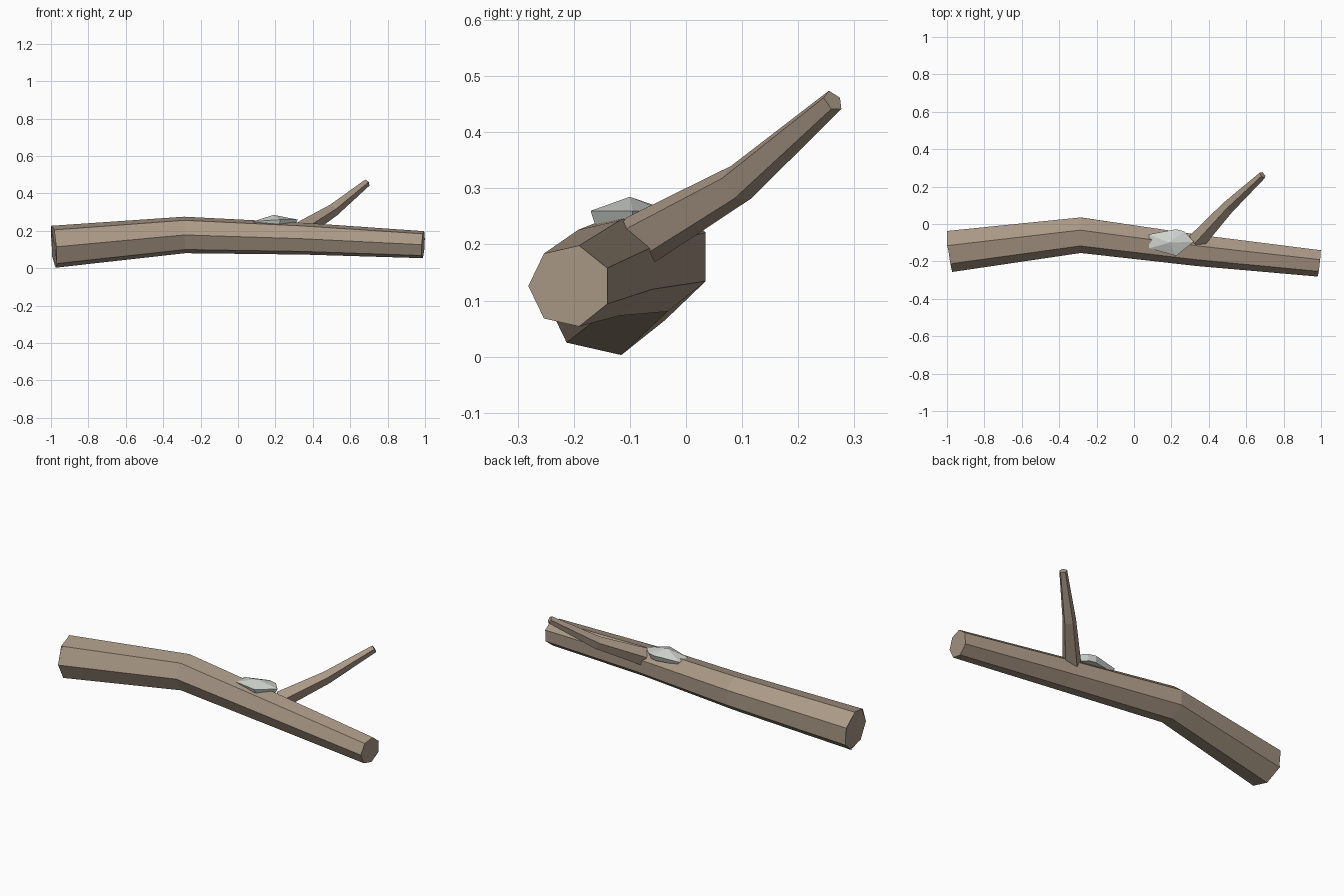
import bpy, bmesh, math
from mathutils import Vector

if "Cube" in bpy.data.objects:
    bpy.data.objects.remove(bpy.data.objects["Cube"])


def material(name, rgb):
    m = bpy.data.materials.new(name)
    m.diffuse_color = (*rgb, 1)
    m.use_nodes = True
    m.node_tree.nodes["Principled BSDF"].inputs["Base Color"].default_value = m.diffuse_color
    return m


bark = material("bark brown", (0.40, 0.315, 0.24))
stone = material("pale grey", (0.62, 0.65, 0.61))


def finish(name, bm, mat):
    bmesh.ops.recalc_face_normals(bm, faces=bm.faces)
    me = bpy.data.meshes.new(name)
    bm.to_mesh(me)
    bm.free()
    me.materials.append(mat)
    ob = bpy.data.objects.new(name, me)
    bpy.context.collection.objects.link(ob)
    return ob


def loft(bm, rings):
    """Join rings of points into a closed tube."""
    rows = [[bm.verts.new(p) for p in r] for r in rings]
    n = len(rows[0])
    for a, b in zip(rows, rows[1:]):
        for i in range(n):
            j = (i + 1) % n
            bm.faces.new((a[i], a[j], b[j], b[i]))
    return bm.faces.new(rows[0]), bm.faces.new(rows[-1])


def tangents(path):
    last = len(path) - 1
    out = []
    for i in range(len(path)):
        a = (path[i] - path[max(i - 1, 0)]).normalized()
        b = (path[min(i + 1, last)] - path[i]).normalized()
        out.append((a + b).normalized())
    return out


# Seven-sided bent trunk, rings tilted square to its path
path = [Vector(p) for p in ((-0.983, -0.141, 0.115), (-0.285, -0.055, 0.178),
                            (0.35, -0.138, 0.158), (0.99, -0.207, 0.126))]
rings = []
for c, t, r in zip(path, tangents(path), (0.115, 0.1, 0.087, 0.074)):
    ring = []
    for k in range(7):
        a = math.pi - k * math.tau / 7
        dy, dz = r * math.cos(a), r * math.sin(a)
        ring.append(c + Vector((-(t.y * dy + t.z * dz) / t.x, dy, dz)))
    rings.append(ring)
bm = bmesh.new()
broken_end, _ = loft(bm, rings)
# Shallow splintered face on the thick end
bmesh.ops.inset_individual(bm, faces=[broken_end], thickness=0.012)
for i, v in enumerate(broken_end.verts):
    v.co.x += 0.008 if i % 2 else -0.003
bmesh.ops.poke(bm, faces=[broken_end])
finish("trunk", bm, bark)

# Five-sided side branch
path = [Vector(p) for p in ((0.335, -0.092, 0.202), (0.505, 0.092, 0.308),
                            (0.688, 0.262, 0.456))]
rings = []
for c, t, r in zip(path, tangents(path), (0.05, 0.036, 0.021)):
    side = t.cross(Vector((0, 0, 1))).normalized()
    up = side.cross(t)
    rings.append([c + r * (up * math.cos(k * math.tau / 5) + side * math.sin(k * math.tau / 5))
                  for k in range(5)])
bm = bmesh.new()
loft(bm, rings)
finish("side_branch", bm, bark)

# Faceted pale patch resting on the trunk
outline = ((0.08, -0.13), (0.225, -0.17), (0.32, -0.095),
           (0.27, -0.04), (0.225, -0.028), (0.08, -0.055))
centre = Vector((0.2, -0.1))
low = [(*(centre + (Vector(p) - centre) * 0.85), 0.228) for p in outline]
mid = [(x, y, 0.25 if x < 0.1 else 0.26) for x, y in outline]
bm = bmesh.new()
_, top = loft(bm, [low, mid])
peak = bmesh.ops.poke(bm, faces=[top])["verts"][0]
peak.co = (0.19, -0.1, 0.285)
finish("pale_patch", bm, stone)
